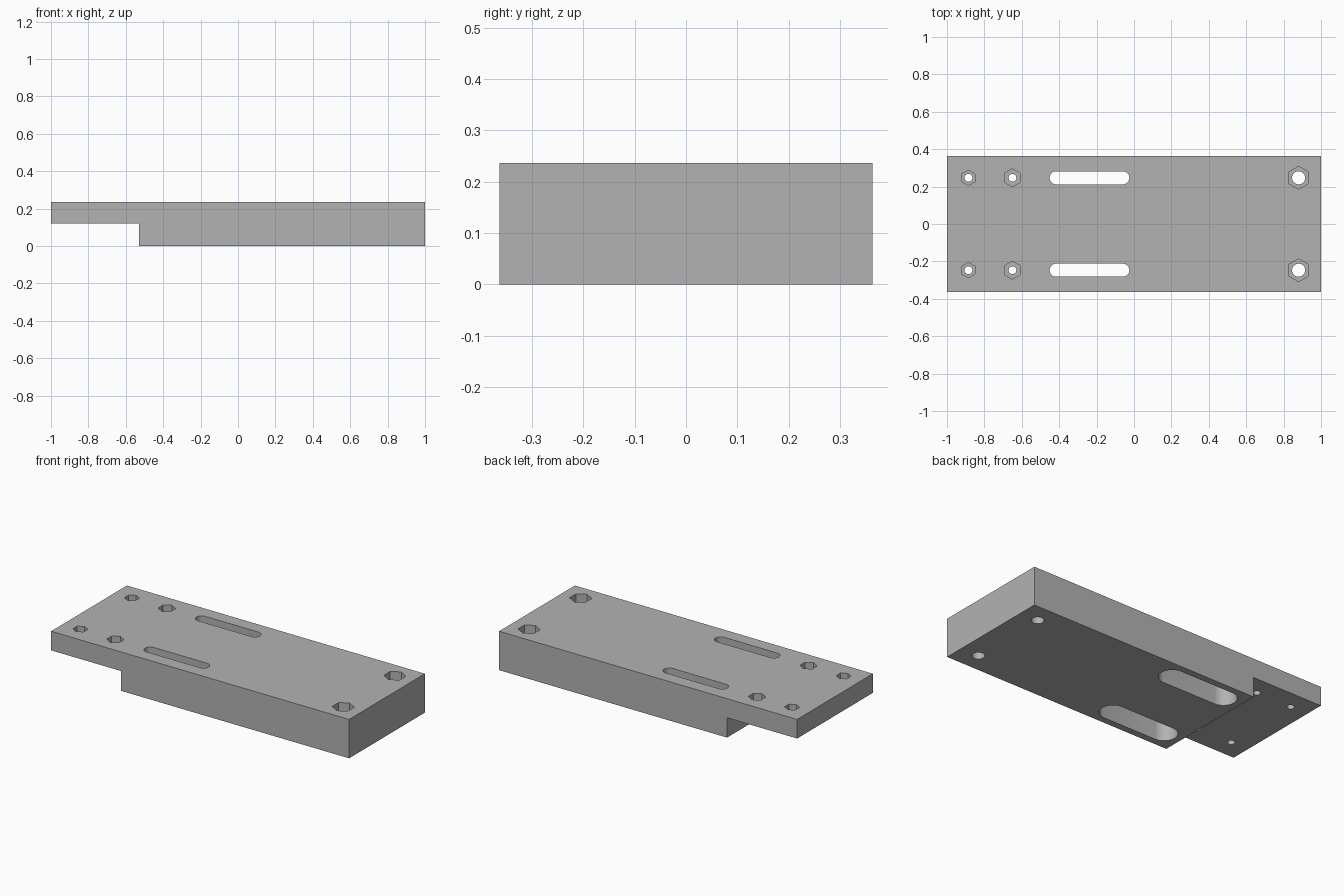
import bpy
import bmesh
import math

cube = bpy.data.objects.get("Cube")
if cube:
    bpy.data.objects.remove(cube, do_unlink=True)

HEIGHT = 0.236
HALF_WIDTH = 0.363
HOLE_Y = 0.247

grey = bpy.data.materials.new("plain grey")
grey.use_nodes = True
colour = (0.45, 0.45, 0.45, 1)
grey.diffuse_color = colour
grey.node_tree.nodes["Principled BSDF"].inputs["Base Color"].default_value = colour


def prism(name, outline, direction):
    """Extrude a closed outline of 3D points along a direction."""
    bm = bmesh.new()
    face = bm.faces.new([bm.verts.new(p) for p in outline])
    top = bmesh.ops.extrude_face_region(bm, geom=[face])["geom"]
    moved = [v for v in top if isinstance(v, bmesh.types.BMVert)]
    bmesh.ops.translate(bm, verts=moved, vec=direction)
    bmesh.ops.recalc_face_normals(bm, faces=bm.faces)
    mesh = bpy.data.meshes.new(name)
    bm.to_mesh(mesh)
    bm.free()
    obj = bpy.data.objects.new(name, mesh)
    bpy.context.collection.objects.link(obj)
    mesh.materials.append(grey)
    return obj


def slot_outline(x, y, z, radius, span, sides):
    """Circle or polygon, stretched along x by span."""
    points = []
    for i in range(sides):
        a = math.tau * (i + 0.5) / sides
        shift = math.copysign(span / 2, math.cos(a)) if span else 0
        points.append((x + shift + radius * math.cos(a), y + radius * math.sin(a), z))
    return points


# Stepped plate
profile = [(-1, HEIGHT), (-1, 0.12), (-0.53, 0.12), (-0.53, 0), (1, 0), (1, HEIGHT)]
plate = prism("mounting_plate", [(x, -HALF_WIDTH, z) for x, z in profile],
              (0, 2 * HALF_WIDTH, 0))


def cut(name, x, y, radius, low, high, sides=48, span=0):
    cutter = prism(name, slot_outline(x, y, low, radius, span, sides), (0, 0, high - low))
    mod = plate.modifiers.new(name, "BOOLEAN")
    mod.operation = "DIFFERENCE"
    mod.solver = "EXACT"
    mod.object = cutter
    cutter.hide_render = True
    bpy.context.view_layer.objects.active = plate
    bpy.ops.object.modifier_apply(modifier=name)
    bpy.data.objects.remove(cutter, do_unlink=True)


# Bolt holes with hexagonal nut pockets: x, hole radius, pocket radius, pocket depth
bolts = [(-0.885, 0.021, 0.041, 0.06), (-0.65, 0.021, 0.048, 0.06), (0.88, 0.035, 0.061, 0.1)]
for y in (-HOLE_Y, HOLE_Y):
    for x, hole, pocket, depth in bolts:
        cut("bolt_hole", x, y, hole, -0.1, 0.4)
        cut("nut_pocket", x, y, pocket, HEIGHT - depth, 0.4, sides=6)
    # Long slots, wider on the underside
    cut("slot", -0.238, y, 0.035, -0.1, 0.4, span=0.356)
    cut("slot_recess", -0.238, y, 0.075, -0.1, 0.14, span=0.356)

bpy.ops.object.select_all(action="DESELECT")
plate.select_set(True)
bpy.context.view_layer.objects.active = plate
bpy.ops.object.shade_smooth_by_angle(angle=math.radians(30))
